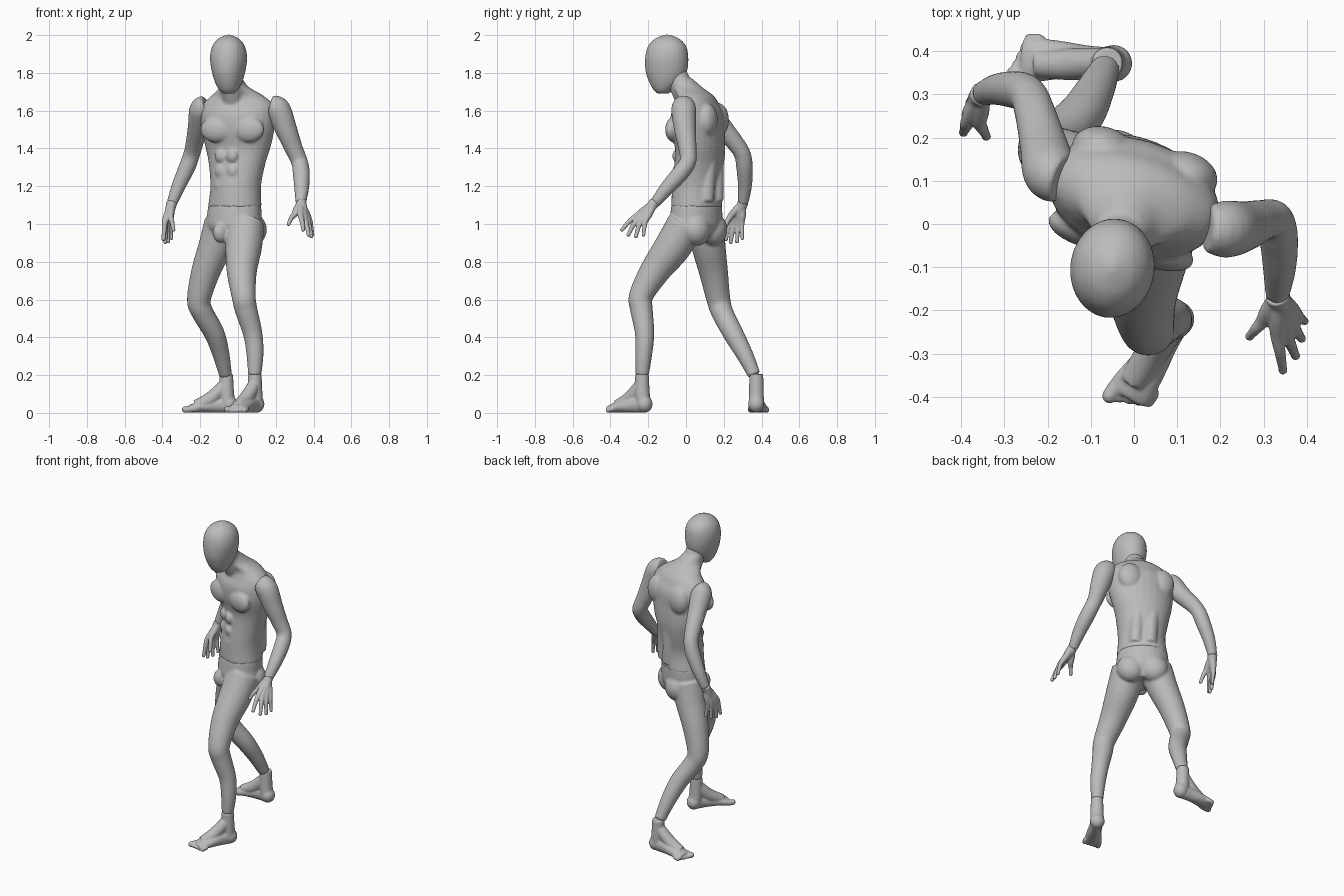
import bpy
import bmesh
import math
from mathutils import Vector, Matrix

cube = bpy.data.objects.get("Cube")
if cube:
    bpy.data.objects.remove(cube, do_unlink=True)

grey = bpy.data.materials.new("plain grey")
grey.use_nodes = True
grey.diffuse_color = (0.5, 0.5, 0.5, 1)
grey.node_tree.nodes["Principled BSDF"].inputs["Base Color"].default_value = (0.5, 0.5, 0.5, 1)


def spline(rows, steps=6):
    """Smooth the control rows with a Catmull-Rom curve."""
    result = []
    last = len(rows) - 1
    for i in range(last):
        before, start, end, after = (rows[max(i - 1, 0)], rows[i], rows[i + 1], rows[min(i + 2, last)])
        for k in range(steps):
            t = k / steps
            result.append([
                0.5 * (2 * q + (r - p) * t + (2 * p - 5 * q + 4 * r - s) * t * t
                       + (3 * q - p - 3 * r + s) * t ** 3)
                for p, q, r, s in zip(before, start, end, after)])
    result.append(list(rows[-1]))
    return result


def side_axis(yaw):
    return Vector((math.cos(math.radians(yaw)), -math.sin(math.radians(yaw)), 0))


def front_axis(yaw):
    return Vector((-math.sin(math.radians(yaw)), -math.cos(math.radians(yaw)), 0))


def tube(bm, rows, side=(1, 0, 0), sides=28):
    """Loft: x, y, z, half width, half depth; a sixth value turns a level ring."""
    rows = spline(rows)
    centres = [Vector(row[:3]) for row in rows]
    rings = []
    for i, row in enumerate(rows):
        if len(row) == 6:
            across, deep = side_axis(row[5]), front_axis(row[5])
        else:
            along = (centres[min(i + 1, len(rows) - 1)] - centres[max(i - 1, 0)]).normalized()
            across = Vector(side)
            across = (across - along * across.dot(along)).normalized()
            deep = along.cross(across)
        width = max(row[3], 0.002)
        depth = max(row[4], 0.002) if len(row) > 4 else width
        ring = []
        for k in range(sides):
            angle = math.tau * k / sides
            ring.append(bm.verts.new(centres[i] + across * width * math.cos(angle)
                                     + deep * depth * math.sin(angle)))
        rings.append(ring)
    for lower, upper in zip(rings, rings[1:]):
        for k in range(sides):
            n = (k + 1) % sides
            bm.faces.new((lower[k], lower[n], upper[n], upper[k]))
    bm.faces.new(rings[0][::-1])
    bm.faces.new(rings[-1])


def blob(bm, centre, radii, yaw=0.0):
    """Ellipsoid with radii given across, deep and high."""
    matrix = (Matrix.Translation(centre) @ Matrix.Rotation(math.radians(-yaw), 4, "Z")
              @ Matrix.Diagonal((*radii, 1)))
    bmesh.ops.create_uvsphere(bm, u_segments=24, v_segments=16, radius=1, matrix=matrix)


def muscle(bm, base, yaw, across, forward, z, radii):
    spot = Vector((base[0], base[1], z)) + side_axis(yaw) * across + front_axis(yaw) * forward
    blob(bm, spot, radii, yaw)


def finish(name, bm, voxel=0.007, passes=6):
    """Fuse the overlapping forms into one smooth skin."""
    bmesh.ops.recalc_face_normals(bm, faces=bm.faces)
    mesh = bpy.data.meshes.new(name)
    bm.to_mesh(mesh)
    bm.free()
    mesh.materials.append(grey)
    obj = bpy.data.objects.new(name, mesh)
    bpy.context.collection.objects.link(obj)
    fuse = obj.modifiers.new("fuse", "REMESH")
    fuse.mode = "VOXEL"
    fuse.voxel_size = voxel
    fuse.use_smooth_shade = True
    relax = obj.modifiers.new("relax", "SMOOTH")
    relax.factor = 0.5
    relax.iterations = passes


# Head: plain egg with a narrow jaw
bm = bmesh.new()
tube(bm, [(-.05, -.12, 1.69, .03, .03, 8), (-.05, -.12, 1.71, .05, .052, 8),
          (-.05, -.108, 1.75, .072, .087, 8), (-.05, -.104, 1.81, .089, .111, 8),
          (-.05, -.102, 1.88, .098, .115, 8), (-.05, -.1, 1.94, .087, .102, 8),
          (-.05, -.1, 1.98, .056, .066, 8), (-.05, -.1, 2.002, .012, .014, 8)])
finish("head", bm)

# Torso: twisted loft, neck, chest, stomach and back muscles
bm = bmesh.new()
tube(bm, [(-.017, .057, 1.09, .151, .126, 38), (-.012, .055, 1.2, .14, .122, 35),
          (-.005, .07, 1.32, .157, .123, 28), (0, .075, 1.4, .177, .125, 22),
          (0, .062, 1.5, .198, .135, 18), (0, .06, 1.58, .203, .132, 17),
          (0, .058, 1.635, .19, .108, 17), (-.003, .048, 1.68, .14, .092, 17),
          (-.02, .005, 1.725, .078, .08, 17), (-.035, -.03, 1.77, .058, .064, 14)])
tube(bm, [(-.02, .02, 1.64, .065), (-.033, -.03, 1.74, .062), (-.045, -.07, 1.83, .055)])
for s in (-1, 1):
    muscle(bm, (0, .06), 17, .088 * s, .103, 1.5, (.088, .04, .068))
    muscle(bm, (0, .06), 17, .1 * s, -.085, 1.55, (.075, .055, .09))
    tube(bm, [Vector((x, y, z)) [:] + (.04, .04) for x, y, z in
              (Vector((-.01, .06, z)) + side_axis(yaw) * .042 * s - front_axis(yaw) * .092
               for z, yaw in ((1.12, 37), (1.25, 32), (1.4, 22), (1.55, 17)))])
    for z in (1.2, 1.28, 1.36):
        muscle(bm, (-.008, .063), 30, .034 * s, .107, z, (.034, .022, .036))
finish("torso", bm)

# Hips and legs
left_leg = [(.04, 0, 1.0, .1), (.03, -.07, .88, .097), (.02, -.165, .75, .08),
            (.03, -.238, .62, .064), (.042, -.236, .55, .06), (.078, -.219, .42, .051),
            (.09, -.224, .31, .045), (.088, -.232, .2, .035)]
right_leg = [(-.08, .1, 1.0, .1), (-.12, .12, .88, .09), (-.17, .145, .75, .077),
             (-.207, .172, .6, .063), (-.187, .193, .53, .058), (-.125, .25, .42, .054),
             (-.09, .31, .31, .045), (-.066, .362, .2, .034)]
bm = bmesh.new()
tube(bm, [(-.017, .057, 1.1, .149, .124, 38), (-.02, .054, 1.04, .155, .128, 38),
          (-.02, .05, .98, .155, .125, 38), (-.02, .05, .91, .1, .085, 38)])
for leg in (left_leg, right_leg):
    tube(bm, leg)
for s in (-1, 1):
    muscle(bm, (-.02, .05), 38, .07 * s, -.065, .97, (.082, .07, .085))
muscle(bm, (-.02, .05), 38, 0, .12, .955, (.04, .042, .055))
finish("hips_and_legs", bm)

# Arms
left_arm = [(.17, -.01, 1.625, .055), (.212, -.012, 1.605, .066), (.255, -.005, 1.5, .058),
            (.295, .008, 1.4, .048), (.325, .01, 1.33, .044), (.335, -.03, 1.27, .045),
            (.337, -.1, 1.19, .039), (.332, -.165, 1.11, .028)]
right_arm = [(-.165, .105, 1.625, .055), (-.193, .12, 1.605, .064), (-.21, .185, 1.52, .055),
             (-.23, .26, 1.43, .047), (-.245, .298, 1.37, .044), (-.27, .31, 1.3, .044),
             (-.315, .312, 1.2, .037), (-.35, .302, 1.11, .028)]
for name, arm in (("left_arm", left_arm), ("right_arm", right_arm)):
    bm = bmesh.new()
    tube(bm, arm, side=(0, 1, 0) if arm is right_arm else (1, 0, 0))
    finish(name, bm)


def hand(name, wrist, digits):
    """Each digit runs from the wrist over a knuckle to its tip, thumb first."""
    bm = bmesh.new()
    wrist = Vector(wrist)
    knuckles = [Vector(k) for k, tip in digits]
    palm = sum(knuckles[1:], Vector()) / 4
    tube(bm, [(*wrist, .029), (*wrist.lerp(palm, .35), .026), (*wrist.lerp(palm, .7), .021)])
    for i, (knuckle, tip) in enumerate(digits):
        knuckle, tip = Vector(knuckle), Vector(tip)
        bend = knuckle.lerp(tip, .5) + Vector((0, 0, .008))
        size = .9 if i == 4 else 1
        tube(bm, [(*wrist, .018), (*wrist.lerp(knuckle, .6), .02), (*knuckle, .0165 * size),
                  (*bend, .013 * size), (*tip, .01 * size)], side=(.7, .7, 0), sides=16)
        blob(bm, tip, [.011 * size] * 3)
    finish(name, bm, .004, 3)


hand("left_hand", (.332, -.165, 1.115), [
    ((.298, -.225, 1.05), (.268, -.26, 1.0)), ((.332, -.258, 1.045), (.345, -.338, .97)),
    ((.352, -.253, 1.03), (.374, -.305, .943)), ((.368, -.238, 1.02), (.388, -.265, .935)),
    ((.38, -.215, 1.015), (.395, -.225, .942))])
hand("right_hand", (-.35, .302, 1.115), [
    ((-.358, .235, 1.04), (-.342, .203, .97)), ((-.386, .235, 1.015), (-.395, .212, .92)),
    ((-.383, .255, 1.005), (-.385, .237, .905)), ((-.375, .277, 1.0), (-.37, .27, .908)),
    ((-.362, .295, 1.005), (-.352, .298, .925))])


def foot(name, heel, direction, medial_turn):
    """Foot built along its own direction, with the big toe on the medial side."""
    bm = bmesh.new()
    f = Vector((*direction, 0)).normalized()
    m = Vector((f.y, -f.x, 0)) * medial_turn

    def put(along, medial, z, *sizes):
        spot = Vector((*heel, z)) + f * along + m * medial
        return (*spot, *sizes)

    # Sole, heel, ankle and instep
    tube(bm, [put(-.01, 0, .042, .036, .041), put(.06, -.003, .044, .036, .043),
              put(.13, -.003, .034, .045, .033), put(.19, 0, .025, .052, .024),
              put(.212, 0, .02, .048, .018)], side=m)
    blob(bm, put(0, 0, .047), (.043, .043, .046))
    tube(bm, [put(.015, 0, .205, .036), put(.014, 0, .12, .039), put(.008, 0, .05, .04)], side=m)
    tube(bm, [put(.025, 0, .145, .034), put(.095, .006, .077, .037),
              put(.175, .008, .036, .032)], side=m)
    # Toes
    for i in range(5):
        r = .018 if i == 0 else .0135
        medial = .036 - .021 * i
        tip = .232 - .009 * i
        tube(bm, [put(.17, medial * .85, .024, r), put(tip - .02, medial, .019, r),
                  put(tip, medial, r, r * .9)], side=m, sides=16)
        blob(bm, put(tip, medial, r), (r, r, r))
    finish(name, bm, .005, 4)


foot("left_foot", (.097, -.22), (-.53, -.85), 1)
foot("right_foot", (-.047, .372), (-1, .04), -1)
